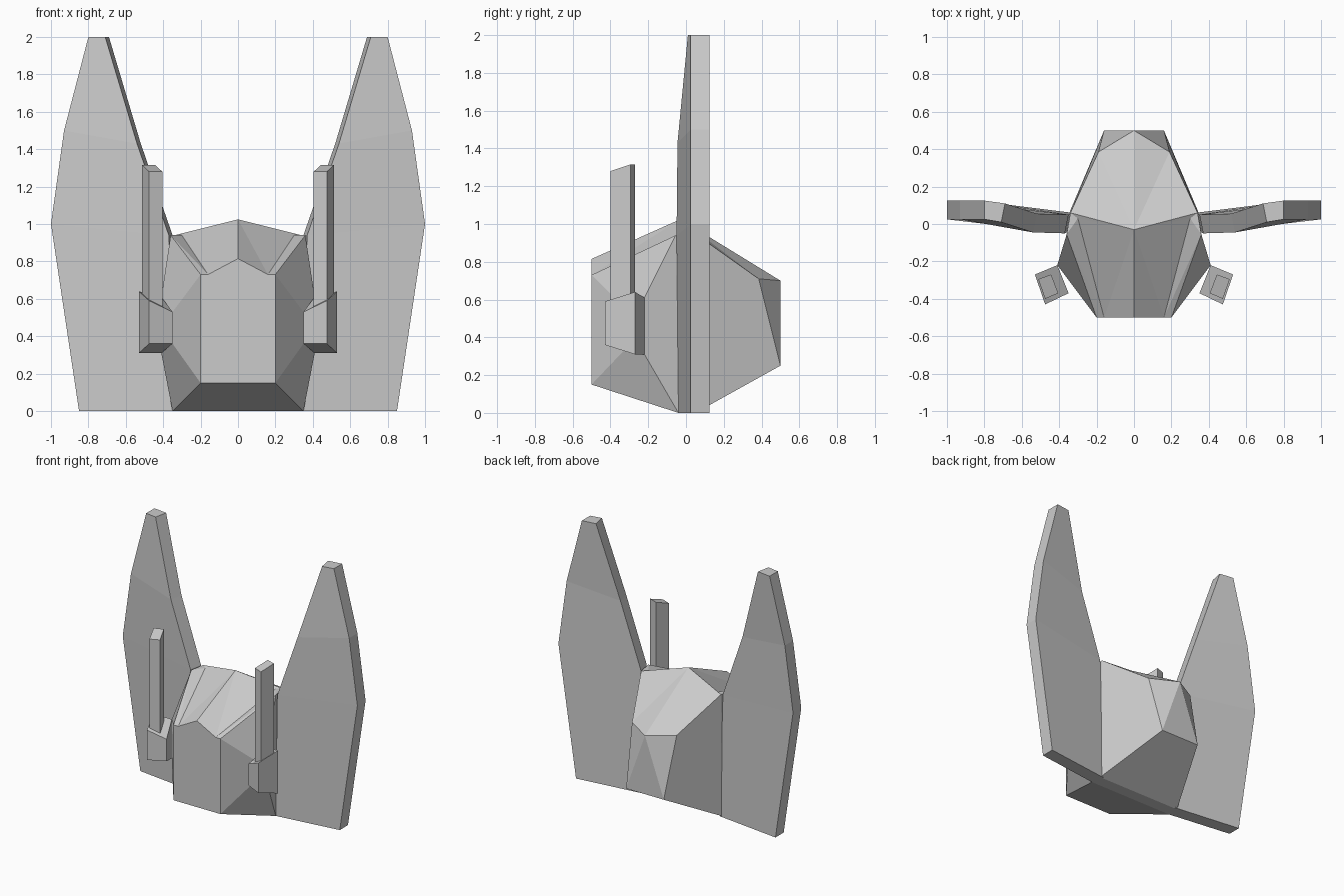
import bpy
import bmesh

if "Cube" in bpy.data.objects:
    bpy.data.objects.remove(bpy.data.objects["Cube"], do_unlink=True)

grey = bpy.data.materials.new("plain grey")
grey.use_nodes = True
grey.diffuse_color = (0.6, 0.6, 0.6, 1)
grey.node_tree.nodes["Principled BSDF"].inputs["Base Color"].default_value = (0.6, 0.6, 0.6, 1)


def mirrored_object(name, bm):
    """Turn a left-hand bmesh into a flat shaded object mirrored across x."""
    bmesh.ops.recalc_face_normals(bm, faces=bm.faces[:])
    mesh = bpy.data.meshes.new(name)
    bm.to_mesh(mesh)
    bm.free()
    mesh.materials.append(grey)
    obj = bpy.data.objects.new(name, mesh)
    bpy.context.collection.objects.link(obj)
    mirror = obj.modifiers.new("Mirror", 'MIRROR')
    mirror.use_axis[0] = True
    mirror.merge_threshold = 0.0005
    return obj


def faceted_half(name, points, faces):
    """Build a faceted shell from named corners and faces naming them."""
    bm = bmesh.new()
    verts = {key: bm.verts.new(co) for key, co in points.items()}
    for face in faces:
        bm.faces.new([verts[key] for key in face.split()])
    return mirrored_object(name, bm)


def loft(name, rings):
    """Skin a chain of four-cornered rings and cap both ends."""
    bm = bmesh.new()
    loops = [[bm.verts.new(co) for co in ring] for ring in rings]
    for lower, upper in zip(loops, loops[1:]):
        for i in range(4):
            j = (i + 1) % 4
            bm.faces.new((lower[i], lower[j], upper[j], upper[i]))
    bm.faces.new(loops[0][::-1])
    bm.faces.new(loops[-1])
    return mirrored_object(name, bm)


# Central faceted body: front, crown, cheeks, rear and underside
corners = {
    "brow_mid": (0, -0.5, 0.815),
    "brow_in": (0.16, -0.5, 0.73),
    "brow": (0.2, -0.5, 0.73),
    "chin": (0.2, -0.5, 0.15),
    "chin_mid": (0, -0.5, 0.15),
    "temple": (0.36, -0.055, 0.94),
    "crown": (0.3, 0.03, 0.94),
    "peak": (0, -0.03, 1.025),
    "cheek_top": (0.35, -0.3, 0.53),
    "cheek_low": (0.35, -0.3, 0.36),
    "ear_top": (0.41, -0.22, 0.61),
    "ear_low": (0.41, -0.22, 0.31),
    "base_front": (0.35, -0.04, 0),
    "base_front_mid": (0, -0.04, 0),
    "nape": (0.34, 0.06, 0.94),
    "back_mid": (0, 0.5, 0.7),
    "back_side": (0.19, 0.385, 0.71),
    "tail": (0.16, 0.5, 0.25),
    "tail_mid": (0, 0.5, 0.25),
    "base_rear": (0.35, 0.05, 0),
    "base_rear_mid": (0, 0.05, 0),
}
faceted_half("body", corners, [
    "chin_mid chin brow brow_in brow_mid",
    "brow_mid brow_in peak",
    "brow_in crown peak",
    "brow_in temple crown",
    "brow_in brow temple",
    "brow cheek_top ear_top temple",
    "brow chin cheek_low cheek_top",
    "cheek_top cheek_low ear_low ear_top",
    "chin base_front ear_low cheek_low",
    "temple ear_top ear_low base_front",
    "chin_mid base_front_mid base_front chin",
    "temple nape crown",
    "peak crown nape",
    "peak nape back_side",
    "peak back_side back_mid",
    "back_mid back_side tail",
    "back_mid tail tail_mid",
    "nape base_rear tail back_side",
    "tail base_rear base_rear_mid tail_mid",
    "base_front base_front_mid base_rear_mid base_rear",
    "temple base_front base_rear nape",
])


# Tall swept wings: each level gives the inner and outer edge
def wing_ring(inner, inner_z, inner_y, outer, outer_z):
    return [
        (inner, inner_y, inner_z),
        (outer, 0.025, outer_z),
        (outer, 0.125, outer_z),
        (inner - 0.02, inner_y + 0.1, inner_z),
    ]


loft("wings", [
    wing_ring(0.35, 0, -0.04, 0.85, 0),
    wing_ring(0.37, 0.94, -0.05, 1, 1),
    wing_ring(0.54, 1.43, -0.045, 0.93, 1.5),
    wing_ring(0.71, 2, 0.01, 0.8, 2),
])


# Upright posts: (x, y, bottom, top) for each corner
def post(name, corner_posts):
    return loft(name, [
        [(x, y, low) for x, y, low, top in corner_posts],
        [(x, y, top) for x, y, low, top in corner_posts],
    ])


# Angled ear housings on the cheeks
post("ear_housings", [
    (0.35, -0.37, 0.36, 0.53),
    (0.475, -0.43, 0.36, 0.59),
    (0.53, -0.27, 0.31, 0.64),
    (0.41, -0.22, 0.31, 0.61),
])

# Slim antennas rising from the housings
post("antennas", [
    (0.405, -0.37, 0.5, 1.28),
    (0.475, -0.4, 0.5, 1.28),
    (0.512, -0.295, 0.5, 1.315),
    (0.443, -0.27, 0.5, 1.315),
])
